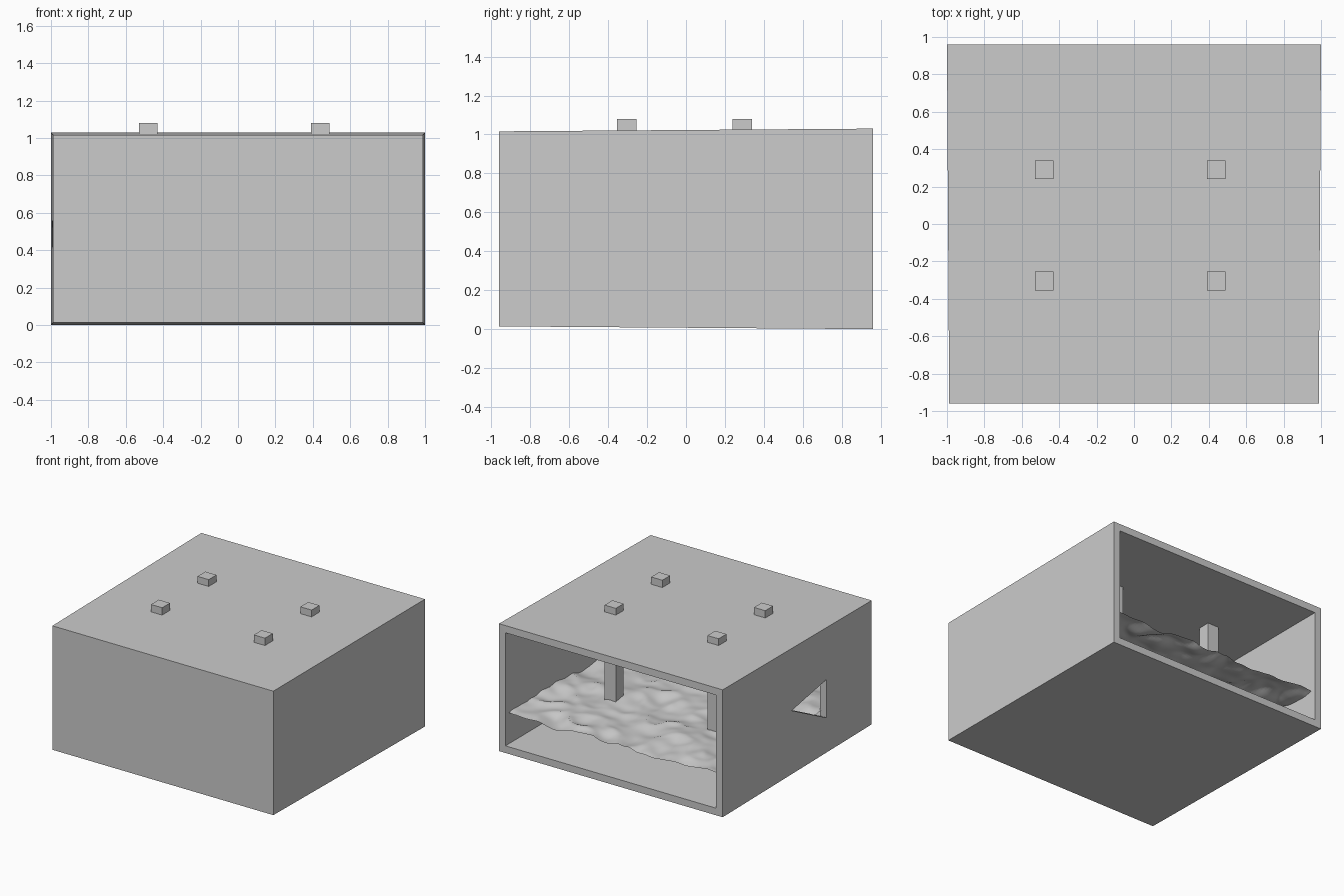
import bpy, bmesh
from mathutils import Vector, noise

if "Cube" in bpy.data.objects:
    bpy.data.objects.remove(bpy.data.objects["Cube"])

WALL = 0.058


def add_mesh(name, bm):
    bmesh.ops.recalc_face_normals(bm, faces=bm.faces)
    mesh = bpy.data.meshes.new(name)
    bm.to_mesh(mesh)
    bm.free()
    obj = bpy.data.objects.new(name, mesh)
    bpy.context.collection.objects.link(obj)
    return obj


# Room shell: slightly tapered box, open at the back, with wall thickness
bm = bmesh.new()
bmesh.ops.create_cube(bm, size=2)
for v in bm.verts:
    back, top = v.co.y > 0, v.co.z > 0
    v.co.x *= 1.0 if back else 0.988
    v.co.y *= 0.96
    v.co.z = (1.03 if back else 1.016) if top else (0.0 if back else 0.014)
bmesh.ops.recalc_face_normals(bm, faces=bm.faces)
bmesh.ops.delete(bm, geom=[f for f in bm.faces if f.normal.y > 0.9],
                 context='FACES_ONLY')
mesh = bpy.data.meshes.new("room_shell")
bm.to_mesh(mesh)
bm.free()
room = bpy.data.objects.new("room_shell", mesh)
bpy.context.collection.objects.link(room)
solid = room.modifiers.new("walls", 'SOLIDIFY')
solid.thickness = WALL
solid.offset = -1
solid.use_even_offset = True

# Triangular window cutter through the left wall
bm = bmesh.new()
tri = [(0.07, 0.52), (-0.38, 0.29), (-0.38, 0.60)]
face = bm.faces.new([bm.verts.new((-1.1, y, z)) for y, z in tri])
ext = bmesh.ops.extrude_face_region(bm, geom=[face])
bmesh.ops.translate(bm, vec=(0.3, 0, 0),
                    verts=[g for g in ext["geom"] if isinstance(g, bmesh.types.BMVert)])
cutter = add_mesh("window_cutter", bm)
cutter.hide_render = True
cutter.hide_set(True)
cut = room.modifiers.new("window", 'BOOLEAN')
cut.operation = 'DIFFERENCE'
cut.solver = 'EXACT'
cut.object = cutter

# Four square posts rising through the roof
for i, x in enumerate((-0.48, 0.44)):
    for j, y in enumerate((-0.305, 0.29)):
        bm = bmesh.new()
        bmesh.ops.create_cube(bm, size=1)
        low, high = 0.05, 1.08
        bmesh.ops.scale(bm, vec=(0.1, 0.1, high - low), verts=bm.verts)
        bmesh.ops.translate(bm, vec=(x, y, (low + high) / 2), verts=bm.verts)
        add_mesh(f"post_{i}{j}", bm)

# Rippled water sheet across the room
bm = bmesh.new()
bmesh.ops.create_grid(bm, x_segments=90, y_segments=90, size=1)
for v in bm.verts:
    x, y = v.co.x * 0.94, v.co.y * 0.92
    swell = noise.noise(Vector((x * 3, y * 3, 1.7)))
    crest = 0.5 - abs(noise.noise(Vector((x * 4.5, y * 4.5, 8.3)))) * 1.6
    ripple = noise.noise(Vector((x * 9, y * 9, 4.1)))
    v.co = (x, y, 0.31 + 0.028 * swell + 0.03 * crest + 0.012 * ripple)
water = add_mesh("water_surface", bm)
if water.data.polygons[0].normal.z < 0:
    water.data.flip_normals()
for p in water.data.polygons:
    p.use_smooth = True
